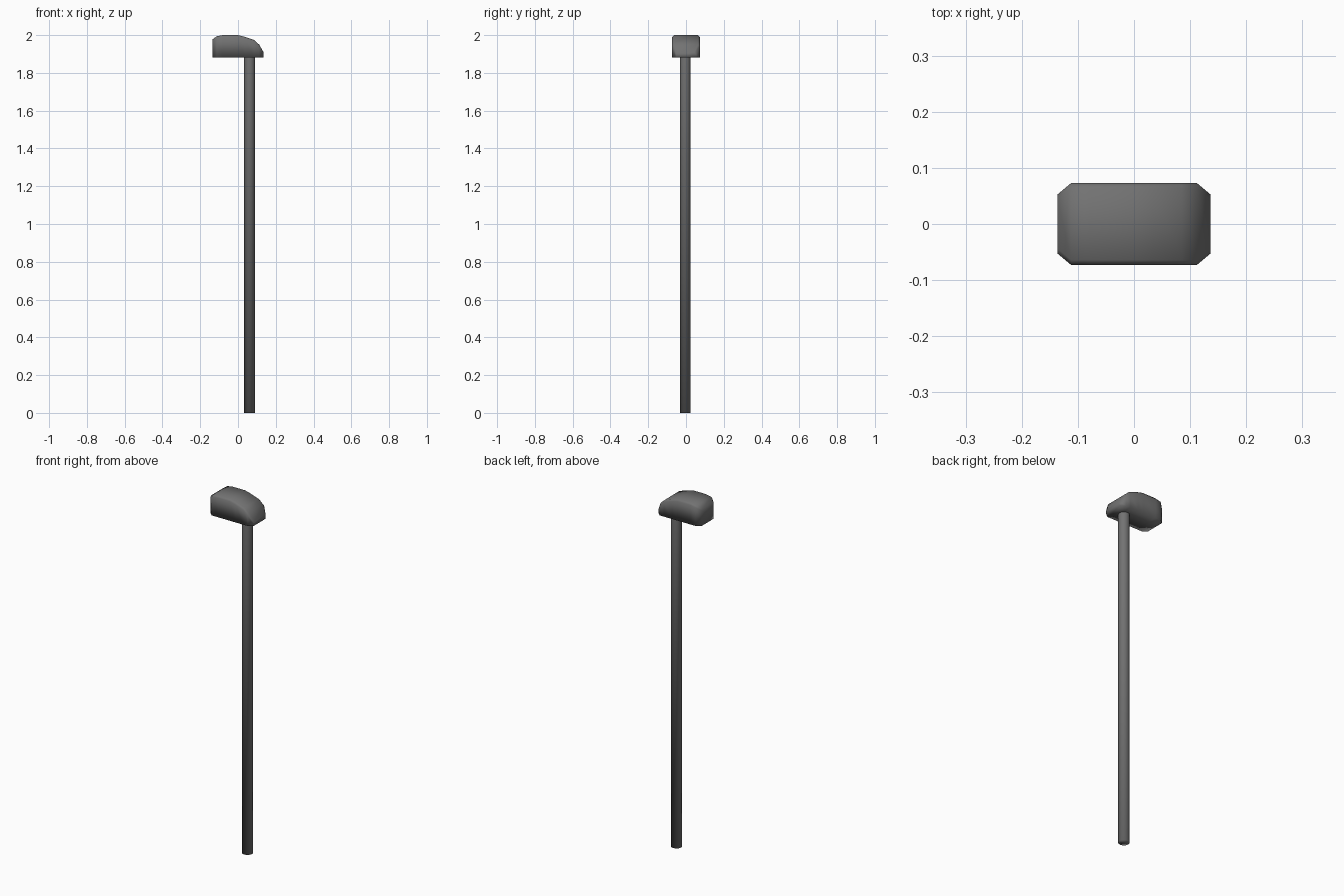
import bpy, bmesh

if "Cube" in bpy.data.objects:
    bpy.data.objects.remove(bpy.data.objects["Cube"])

# Dark grey paint
paint = bpy.data.materials.new("dark_grey")
paint.diffuse_color = (0.17, 0.17, 0.17, 1)
paint.use_nodes = True
paint.node_tree.nodes["Principled BSDF"].inputs["Base Color"].default_value = paint.diffuse_color


def make_part(name, rings, close_end):
    """Skin a list of vertex rings into one softly shaded part."""
    bm = bmesh.new()
    loops = [[bm.verts.new(co) for co in ring] for ring in rings]
    for a, b in zip(loops, loops[1:]):
        for i in range(len(a)):
            j = (i + 1) % len(a)
            bm.faces.new((a[i], a[j], b[j], b[i]))
    bm.faces.new(loops[0][::-1])
    if close_end:
        bm.faces.new(loops[-1])
    bmesh.ops.recalc_face_normals(bm, faces=bm.faces)
    for face in bm.faces:
        face.smooth = True
    mesh = bpy.data.meshes.new(name)
    bm.to_mesh(mesh)
    bm.free()
    mesh.materials.append(paint)
    obj = bpy.data.objects.new(name, mesh)
    bpy.context.collection.objects.link(obj)


# Lamp head: sections along x given as (x, half width, top height)
BOTTOM = 1.881
stations = [(-0.136, 0.053, 1.977), (-0.112, 0.073, 1.994), (-0.08, 0.073, 2.0),
            (0.0, 0.073, 2.0), (0.035, 0.073, 1.991), (0.085, 0.073, 1.974),
            (0.112, 0.073, 1.95), (0.136, 0.053, 1.908)]
rings = []
for x, w, top in stations:
    shape = [(-w, BOTTOM), (w, BOTTOM), (w, top - 0.01), (w - 0.009, top),
             (-w + 0.009, top), (-w, top - 0.01)]
    rings.append([(x, y, z) for y, z in shape])
make_part("lamp_head", rings, True)

# Pole: its top end is hidden inside the head, so it stays open
bm = bmesh.new()
bmesh.ops.create_circle(bm, segments=16, radius=0.029)
outline = [(v.co.x + 0.062, v.co.y - 0.004) for v in bm.verts]
bm.free()
make_part("pole", [[(x, y, z) for x, y in outline] for z in (0, 1.9)], False)
